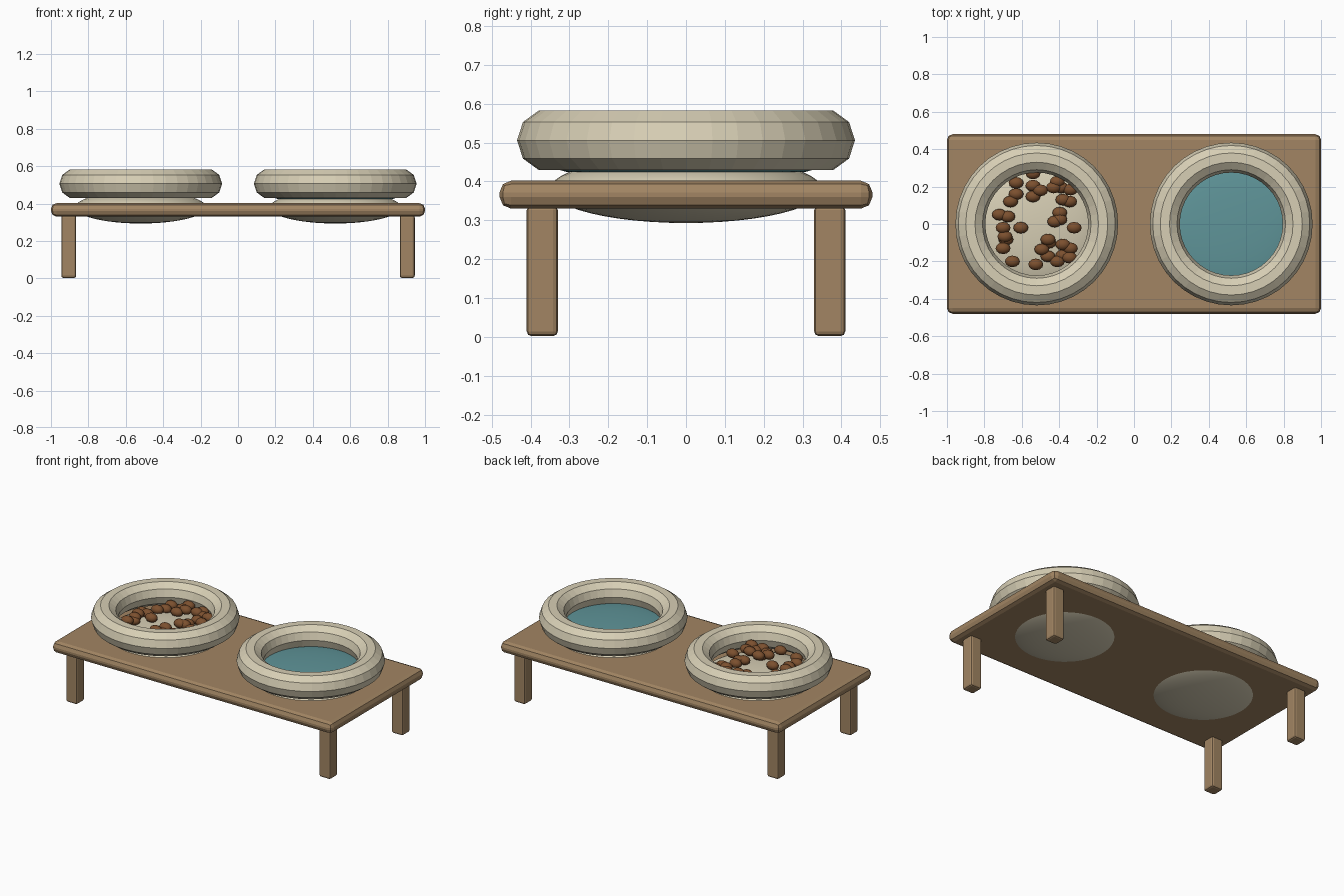
import bpy
import random

if "Cube" in bpy.data.objects:
    bpy.data.objects.remove(bpy.data.objects["Cube"])

random.seed(4)


def material(name, rgb):
    m = bpy.data.materials.new(name)
    m.diffuse_color = (*rgb, 1)
    m.use_nodes = True
    m.node_tree.nodes["Principled BSDF"].inputs["Base Color"].default_value = m.diffuse_color
    return m


WOOD = material("wood", (0.36, 0.235, 0.125))
CREAM = material("cream ceramic", (0.68, 0.62, 0.46))
WATER = material("teal water", (0.115, 0.30, 0.32))
BROWN = material("brown kibble", (0.20, 0.08, 0.028))


def finish(name, mat, smooth=False):
    ob = bpy.context.object
    ob.name = name
    ob.data.materials.append(mat)
    if smooth:
        bpy.ops.object.shade_smooth()
    return ob


def box(name, loc, size, bevel, mat):
    bpy.ops.mesh.primitive_cube_add(size=1, location=loc)
    ob = finish(name, mat)
    ob.scale = size
    bpy.ops.object.transform_apply(location=False, rotation=False, scale=True)
    mod = ob.modifiers.new("rounded edges", 'BEVEL')
    mod.width = bevel
    mod.segments = 2
    return ob


def ellipsoid(name, loc, radii, mat, segments, rings):
    bpy.ops.mesh.primitive_uv_sphere_add(segments=segments, ring_count=rings,
                                         radius=1, location=loc)
    ob = finish(name, mat, True)
    ob.scale = radii
    bpy.ops.object.transform_apply(location=False, rotation=False, scale=True)
    return ob


# Stand: board and four legs
box("board", (0, 0, 0.366), (2.0, 0.96, 0.072), 0.03, WOOD)
for sx in (-1, 1):
    for sy in (-1, 1):
        box("leg", (sx * 0.905, sy * 0.37, 0.17), (0.08, 0.08, 0.336), 0.012, WOOD)

# Two bowls: shallow body set into the board, thick faceted rim
BOWL_X = 0.52
for side, x in (("food", -BOWL_X), ("water", BOWL_X)):
    ellipsoid(side + "_bowl_body", (x, 0, 0.38), (0.35, 0.35, 0.087), CREAM, 48, 24)
    bpy.ops.mesh.primitive_torus_add(location=(x, 0, 0.506), major_segments=40,
                                     minor_segments=10, major_radius=0.355,
                                     minor_radius=0.08)
    finish(side + "_bowl_rim", CREAM)

# Water surface
ellipsoid("water", (BOWL_X, 0, 0.44), (0.34, 0.34, 0.036), WATER, 48, 24)

# Kibble scattered in the food bowl, as offsets from its centre
KIBBLE = [(-.02, .27), (-.11, .22), (-.02, .205), (-.14, .12), (-.11, .16),
          (-.02, .147), (.02, .18), (.09, .195), (.11, .227), (.13, .195),
          (.18, .184), (.14, .13), (.176, .12), (-.2, .05), (-.155, .04),
          (-.18, -.02), (-.085, -.02), (-.17, -.067), (-.18, -.13),
          (-.165, -.083), (.123, .06), (.123, .024), (.096, .013), (.2, -.02),
          (.06, -.083), (.064, -.1), (.027, -.136), (.14, -.11), (.18, -.13),
          (.06, -.173), (.11, -.2), (.14, -.168), (.176, -.18),
          (-.005, -.216), (-.13, -.2)]
for dx, dy in KIBBLE:
    z = 0.48 + random.uniform(-0.012, 0.012)
    ellipsoid("kibble", (dx - BOWL_X, dy, z), (0.04, 0.031, 0.028), BROWN, 12, 8)
